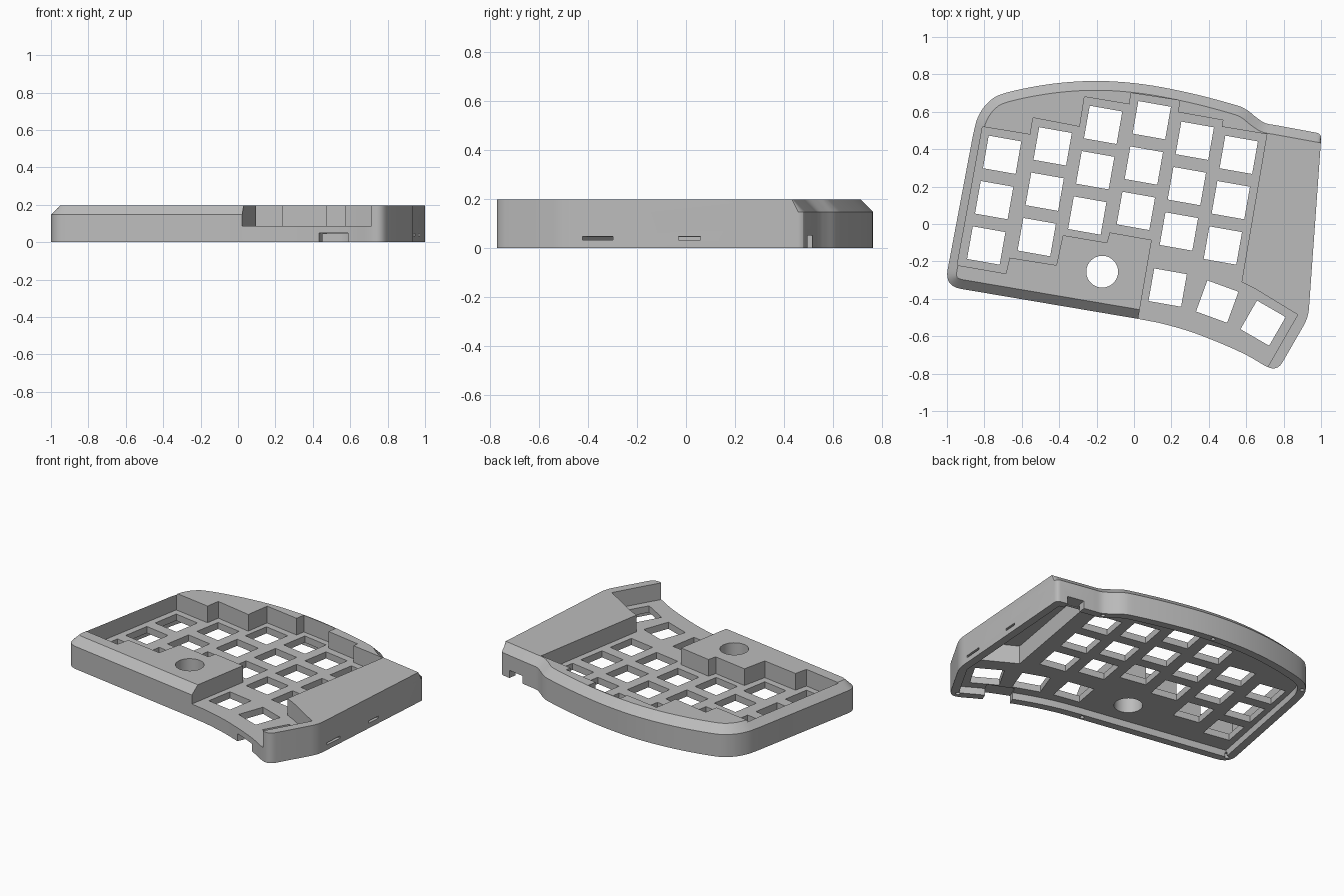
import bpy, bmesh, math
from mathutils import Vector, Matrix

if "Cube" in bpy.data.objects:
    bpy.data.objects.remove(bpy.data.objects["Cube"], do_unlink=True)

grey = bpy.data.materials.new("matte grey plastic")
grey.use_nodes = True
grey.diffuse_color = (0.5, 0.5, 0.5, 1)
grey.node_tree.nodes["Principled BSDF"].inputs["Base Color"].default_value = (0.5, 0.5, 0.5, 1)

TOP, SHOULDER, PLATE, FLOOR, WALL = 0.197, 0.147, 0.088, 0.045, 0.05


def finish(name, bm):
    bmesh.ops.recalc_face_normals(bm, faces=bm.faces)
    mesh = bpy.data.meshes.new(name)
    bm.to_mesh(mesh)
    bm.free()
    mesh.materials.append(grey)
    ob = bpy.data.objects.new(name, mesh)
    bpy.context.collection.objects.link(ob)
    return ob


def loft(bm, rings):
    """Skin a stack of (outline, z) rings and cap both ends."""
    loops = [[bm.verts.new((p[0], p[1], z)) for p in pts] for pts, z in rings]
    n = len(loops[0])
    for a, b in zip(loops, loops[1:]):
        for i in range(n):
            j = (i + 1) % n
            bm.faces.new((a[i], a[j], b[j], b[i]))
    bm.faces.new(loops[0][::-1])
    bm.faces.new(loops[-1])


def box(bm, centre, size, angle=0):
    m = Matrix.Translation(centre) @ Matrix.Rotation(math.radians(angle), 4, 'Z')
    bmesh.ops.create_cube(bm, size=1, matrix=m @ Matrix.Diagonal((*size, 1)))


def cylinder(bm, x, y, r, z0, z1, sides):
    circle = [(x + r * math.cos(math.tau * i / sides), y + r * math.sin(math.tau * i / sides))
              for i in range(sides)]
    loft(bm, [(circle, z0), (circle, z1)])


def fillet(prev, corner, nxt, reach, n=8):
    """Round a corner with a quadratic arc."""
    c = Vector(corner)
    a = c + (Vector(prev) - c).normalized() * reach
    b = c + (Vector(nxt) - c).normalized() * reach
    return [a * (1 - t) ** 2 + c * 2 * t * (1 - t) + b * t * t for t in (i / n for i in range(n + 1))]


def spline(pts, n=5):
    """Smooth curve passing through the points."""
    p = [Vector(q) for q in pts]
    p = [2 * p[0] - p[1]] + p + [2 * p[-1] - p[-2]]
    out = []
    for a, b, c, d in zip(p, p[1:], p[2:], p[3:]):
        for i in range(n):
            t = i / n
            out.append(0.5 * (2 * b + (c - a) * t + (2 * a - 5 * b + 4 * c - d) * t ** 2
                              + (3 * b - a - 3 * c + d) * t ** 3))
    return out + [p[-2]]


def inset(pts, dist):
    """Move every outline point inward by dist(point)."""
    out = []
    for i, p in enumerate(pts):
        e1 = (p - pts[i - 1]).normalized()
        e2 = (pts[(i + 1) % len(pts)] - p).normalized()
        n1, n2 = Vector((-e1.y, e1.x)), Vector((-e2.y, e2.x))
        out.append(p + (n1 + n2) * dist(p) / (1 + n1.dot(n2)))
    return out


def volume(mesh):
    bm = bmesh.new()
    bm.from_mesh(mesh)
    result = bm.calc_volume()
    bm.free()
    return result


def cut(target, bm):
    """Subtract a shape, keeping the first solver result that is sound."""
    tool = finish("cutter", bm)
    tool.hide_render = True
    before = volume(target.data)
    mod = target.modifiers.new("cut", 'BOOLEAN')
    mod.operation, mod.object = 'DIFFERENCE', tool
    for solver in ('MANIFOLD', 'EXACT'):
        mod.solver = solver
        bpy.context.view_layer.update()
        depsgraph = bpy.context.evaluated_depsgraph_get()
        mesh = bpy.data.meshes.new_from_object(target.evaluated_get(depsgraph))
        if 0.4 * before < volume(mesh) < 0.99999 * before:
            target.data = mesh
            break
    target.modifiers.remove(mod)
    bpy.data.objects.remove(tool, do_unlink=True)


# Case outline, counter-clockwise from the front-left corner
back = [(0.76, 0.528), (0.7, 0.54), (0.65, 0.573), (0.6, 0.612), (0.53, 0.64), (0.3, 0.7),
        (0.05, 0.747), (-0.2, 0.765), (-0.45, 0.748), (-0.69, 0.7), (-0.78, 0.65),
        (-0.835, 0.57), (-0.86, 0.48)]
front = [(0.02, -0.507), (0.16, -0.535), (0.32, -0.582), (0.48, -0.645), (0.6, -0.7), (0.69, -0.752)]
left_corner, right_front, right_mid, right_back = [
    Vector(p) for p in ((-1.013, -0.332), (0.765, -0.79), (0.932, -0.5), (1.002, 0.483))]
outline = fillet(back[-1], left_corner, front[0], 0.09) + spline(front)
outline += fillet(front[-1], right_front, right_mid, 0.06) + fillet(right_front, right_mid, right_back, 0.05)
start = len(outline)
outline += fillet(right_mid, right_back, back[0], 0.025, 4) + spline(back)


def bevel_width(p):
    return 0 if p.x > 0.66 and p.y < 0.46 else WALL


# The bevel runs out square against the right side
top_outline = inset(outline, bevel_width)
for i in range(5):
    top_outline[start + i] = Vector((0.999 - 0.006 * i, 0.434 + 0.001 * i))

bm = bmesh.new()
loft(bm, [(outline, 0), (outline, SHOULDER), (top_outline, TOP)])
case = finish("keyboard_case", bm)

# Stepped key well, open at the front by the thumb keys
well = [(-0.945, -0.22), (-0.685, -0.265), (-0.665, -0.18), (-0.415, -0.22), (-0.38, -0.06),
        (-0.145, -0.1), (-0.13, -0.045), (0.095, -0.085), (0.022, -0.507), (0.0, -0.64),
        (0.6, -0.97), (0.72, -0.755), (0.875, -0.485), (0.645, -0.345), (0.575, -0.31), (0.71, 0.48),
        (0.47, 0.52), (0.475, 0.555), (0.235, 0.598), (0.245, 0.66), (-0.015, 0.7),
        (-0.025, 0.64), (-0.265, 0.68), (-0.29, 0.52), (-0.54, 0.568), (-0.555, 0.478), (-0.81, 0.52)]
bm = bmesh.new()
loft(bm, [(well, PLATE), (well, 0.4)])
cut(case, bm)

# Underside recess, with sharp inner corners
bm = bmesh.new()
sharp_outline = [left_corner] + spline(front) + [right_front, right_mid, right_back] + spline(back)
hollow = inset(sharp_outline, lambda p: WALL)
loft(bm, [(hollow, -0.1), (hollow, FLOOR)])
cut(case, bm)

# Deep pocket inside the right-hand module
bm = bmesh.new()
pocket = [(0.64, -0.29), (0.875, -0.42), (0.935, 0.4), (0.765, 0.43)]
loft(bm, [(pocket, -0.1), (pocket, 0.165)])
cut(case, bm)

# Square key openings and the round opening
bm = bmesh.new()
columns = [(-0.705, 0.37), (-0.435, 0.415), (-0.165, 0.53), (0.095, 0.555), (0.325, 0.445), (0.56, 0.37)]
for x, y in columns:
    for row in range(3):
        box(bm, (x - 0.0425 * row, y - 0.2425 * row, 0.1), (0.177, 0.177, 0.6), -10)
for x, y, angle in [(0.18, -0.34, -10), (0.445, -0.415, -20), (0.69, -0.53, -30)]:
    box(bm, (x, y, 0.1), (0.177, 0.177, 0.6), angle)
cylinder(bm, -0.17, -0.255, 0.085, -0.2, 0.4, 48)
cut(case, bm)

# Side slots, cable notches and screw holes
bm = bmesh.new()
box(bm, (0.93, -0.36, 0.04), (0.16, 0.125, 0.014))
box(bm, (0.97, 0.015, 0.04), (0.16, 0.09, 0.014))
box(bm, (0.51, -0.66, -0.025), (0.17, 0.2, 0.15), -24)
box(bm, (0.87, 0.48, -0.025), (0.11, 0.12, 0.15), -10)
for x, y in [(0.68, 0.525), (0.0, 0.728), (-0.79, 0.605), (-0.96, -0.29), (0.0, -0.478), (0.745, -0.735)]:
    cylinder(bm, x, y, 0.013, -0.1, 0.03, 16)
cut(case, bm)

bpy.ops.object.select_all(action='DESELECT')
case.select_set(True)
bpy.context.view_layer.objects.active = case
bpy.ops.object.shade_smooth_by_angle(angle=math.radians(25))
